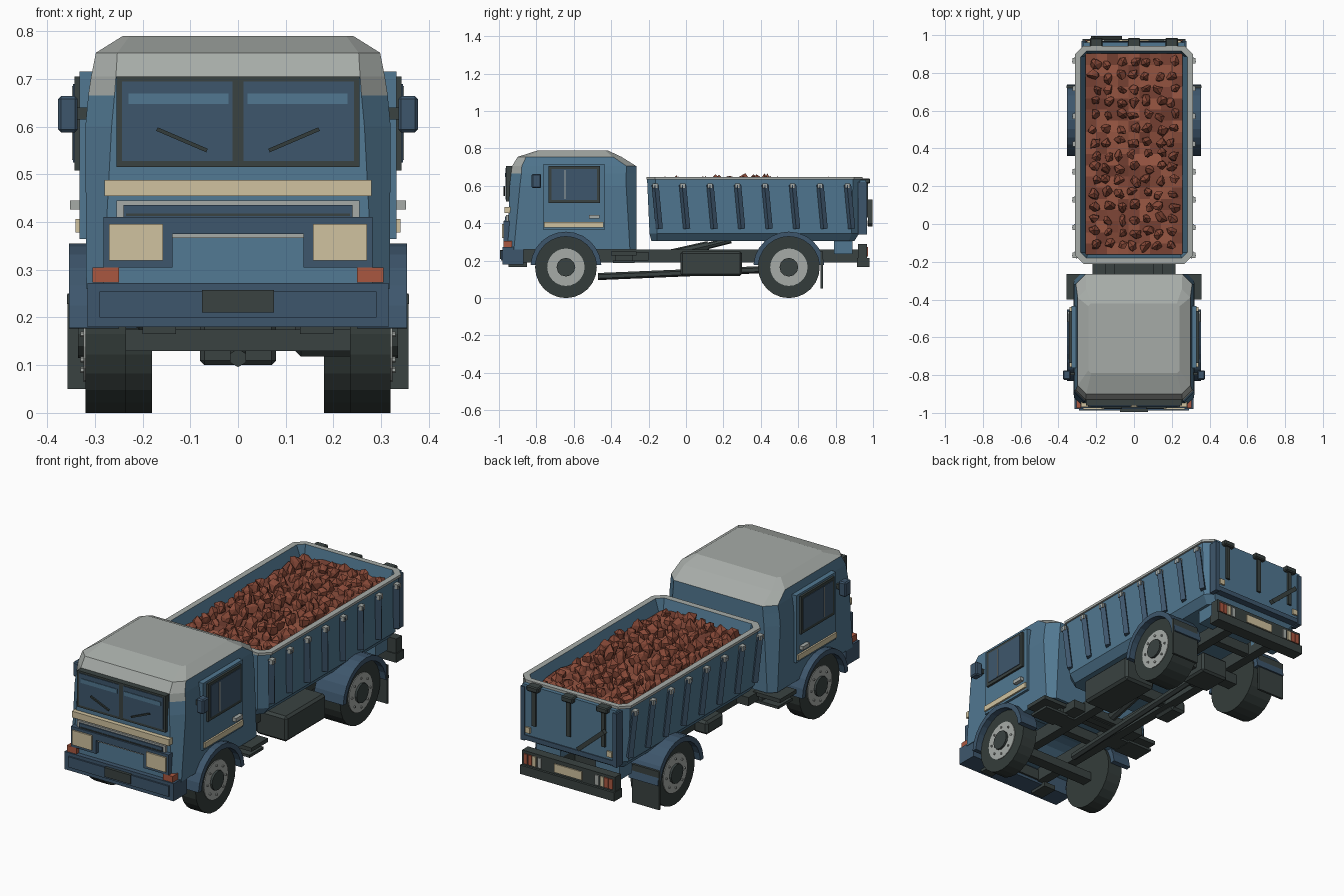
import bpy, bmesh, math, random
from mathutils import Vector, Matrix

random.seed(4)
if "Cube" in bpy.data.objects:
    bpy.data.objects.remove(bpy.data.objects["Cube"])


def material(name, *rgb):
    colour = [(c / 255) ** 2.2 for c in rgb] + [1]
    m = bpy.data.materials.new(name)
    m.use_nodes = True
    m.diffuse_color = colour
    m.node_tree.nodes["Principled BSDF"].inputs["Base Color"].default_value = colour
    return m


blue = material("body blue", 82, 119, 144)
navy = material("dark blue", 64, 87, 108)
grey = material("light grey", 165, 170, 166)
iron = material("chassis charcoal", 60, 68, 67)
rubber = material("tyre black", 55, 63, 61)
cream = material("cream", 207, 193, 158)
amber = material("amber red", 168, 88, 66)
stone = material("rust stone", 134, 74, 58)
soil = material("light soil", 146, 84, 66)
dark_soil = material("dark soil", 120, 68, 55)


def finish(name, bm, *mats):
    bmesh.ops.recalc_face_normals(bm, faces=bm.faces)
    mesh = bpy.data.meshes.new(name)
    bm.to_mesh(mesh)
    bm.free()
    for m in mats:
        mesh.materials.append(m)
    ob = bpy.data.objects.new(name, mesh)
    bpy.context.scene.collection.objects.link(ob)
    return ob


def box(name, mat, xs, ys, zs, bevel=0):
    bm = bmesh.new()
    size = [b - a for a, b in (xs, ys, zs)]
    mid = [(a + b) / 2 for a, b in (xs, ys, zs)]
    bmesh.ops.create_cube(bm, size=1, matrix=Matrix.Translation(mid) @ Matrix.Diagonal((*size, 1)))
    if bevel:
        bmesh.ops.bevel(bm, geom=bm.edges[:], offset=bevel, segments=1, affect='EDGES')
    return finish(name, bm, mat)


def pair(name, mat, xs, ys, zs, bevel=0):
    box(name + "_left", mat, xs, ys, zs, bevel)
    box(name + "_right", mat, (-xs[1], -xs[0]), ys, zs, bevel)


def beam(name, mat, a, b, width, depth, sides=4):
    """Straight bar from a to b."""
    a, b = Vector(a), Vector(b)
    d = b - a
    bm = bmesh.new()
    bmesh.ops.create_cone(bm, cap_ends=True, segments=sides, radius1=.5, radius2=.5, depth=d.length)
    if sides == 4:
        bmesh.ops.rotate(bm, verts=bm.verts, matrix=Matrix.Rotation(math.pi / 4, 3, 'Z'))
        bmesh.ops.scale(bm, verts=bm.verts, vec=(math.sqrt(2), math.sqrt(2), 1))
    bmesh.ops.scale(bm, verts=bm.verts, vec=(width, depth, 1))
    turn = d.to_track_quat('Z', 'Y').to_matrix().to_4x4()
    bmesh.ops.transform(bm, verts=bm.verts, matrix=Matrix.Translation((a + b) / 2) @ turn)
    return finish(name, bm, mat)


def disc(name, mat, x0, x1, y, z, r, sides=24):
    return beam(name, mat, (x0, y, z), (x1, y, z), 2 * r, 2 * r, sides)


def loft(name, rings, rule, *mats):
    """Skin of chamfered rectangles (z, half width, y front, y back, chamfer)."""
    bm = bmesh.new()
    loops = []
    for z, h, f, b, c in rings:
        pts = [(h, f + c), (h, b - c), (h - c, b), (c - h, b), (-h, b - c), (-h, f + c), (c - h, f), (h - c, f)]
        loops.append([bm.verts.new((x, y, z)) for x, y in pts])
    for lo, hi in zip(loops, loops[1:]):
        for i in range(8):
            j = (i + 1) % 8
            bm.faces.new((lo[i], lo[j], hi[j], hi[i]))
    bm.faces.new(loops[0])
    bm.faces.new(loops[-1])
    bmesh.ops.recalc_face_normals(bm, faces=bm.faces)
    for f in bm.faces:
        f.material_index = rule(f.calc_center_median(), f.normal)
    return finish(name, bm, *mats)


def arch(name, mat, y, x0, x1, r0, r1):
    """Half-ring mudguard over a wheel."""
    bm = bmesh.new()
    angles = [math.radians(4 + 172 * i / 12) for i in range(13)]
    rows = [[bm.verts.new((x, y + r * math.cos(t), AXLE + r * math.sin(t)))
             for x, r in ((x0, r0), (x1, r0), (x1, r1), (x0, r1))] for t in angles]
    for p, q in zip(rows, rows[1:]):
        for i in range(4):
            bm.faces.new((p[i], p[i - 1], q[i - 1], q[i]))
    bm.faces.new(rows[0])
    bm.faces.new(rows[-1])
    return finish(name, bm, mat)


AXLE, FRONT, REAR = .165, -.642, .55

# Cab shell with grey roof, cut around the front wheels
cab = loft("cab", [(.26, .318, -.955, -.265, .035), (.6, .32, -.943, -.265, .055), (.665, .314, -.935, -.265, .055),
                   (.705, .308, -.93, -.265, .052), (.755, .298, -.9, -.345, .045), (.79, .242, -.79, -.42, .015)],
           lambda c, n: int(c.z > .76 or (c.z > .71 and abs(n.x) < .9)
                            or (c.z > .67 and c.y < -.8 and .3 < abs(n.x) < .9)), blue, grey)
cutter = disc("wheel_cutter", blue, -.5, .5, FRONT, AXLE, .168)
cut = cab.modifiers.new("wheel_wells", 'BOOLEAN')
cut.operation, cut.object, cut.solver = 'DIFFERENCE', cutter, 'EXACT'
cutter.hide_render = True
cutter.hide_set(True)

# Windscreen, visors and wipers
box("windscreen_frame", iron, (-.255, .255), (-.962, -.9), (.515, .705))
pair("windscreen_pane", navy, (.012, .243), (-.965, -.95), (.528, .695))
pair("sun_visor", blue, (.02, .23), (-.968, -.95), (.648, .67))
for s, side in ((1, "left"), (-1, "right")):
    beam("wiper_" + side, rubber, (s * .17, -.972, .595), (s * .065, -.972, .55), .008, .008)

# Front panel: trim bar, grille, headlights, bumper
box("front_trim_bar", cream, (-.28, .28), (-.97, -.93), (.455, .488))
box("grille_surround", grey, (-.255, .255), (-.962, -.93), (.4, .445))
box("grille", navy, (-.24, .24), (-.968, -.93), (.395, .436))
box("grille_slat", iron, (-.235, .235), (-.971, -.93), (.413, .418))
box("grille_lower_band", navy, (-.28, .28), (-.975, -.93), (.375, .411))
box("grille_lower_lip", grey, (-.137, .137), (-.968, -.93), (.367, .376))
pair("headlight_housing", navy, (.137, .282), (-.975, -.9), (.305, .411))
pair("headlight", cream, (.157, .27), (-.983, -.95), (.32, .396))
pair("indicator", amber, (.25, .305), (-.975, -.92), (.273, .305))
box("front_bumper", navy, (-.315, .315), (-.98, -.87), (.18, .272))
box("front_bumper_step", navy, (-.29, .29), (-.988, -.95), (.2, .255))
box("front_plate", iron, (-.075, .075), (-.995, -.95), (.21, .258))
pair("bumper_bracket", iron, (.13, .2), (-.95, -.85), (.165, .19))

# Doors and mirrors
pair("door_panel", blue, (.29, .332), (-.762, -.435), (.365, .716))
pair("door_window_seal", iron, (.3, .343), (-.735, -.46), (.508, .705))
pair("door_window_pane", navy, (.3, .346), (-.718, -.475), (.525, .69))
pair("door_window_post", grey, (.3, .348), (-.65, -.643), (.53, .685))
pair("door_stripe", cream, (.31, .341), (-.758, -.44), (.378, .406))
pair("door_handle", grey, (.31, .352), (-.518, -.462), (.426, .445))
pair("mirror_arm", iron, (.3, .35), (-.8, -.785), (.615, .64))
pair("mirror", navy, (.336, .377), (-.825, -.775), (.588, .664), .006)
pair("cab_step_upper", iron, (.2, .358), (-.4, -.265), (.228, .248))
pair("cab_step_lower", iron, (.2, .34), (-.39, -.275), (.188, .202))
pair("cab_step_bracket", iron, (.15, .24), (-.38, -.285), (.19, .245))

# Wheels, mudguards and flaps
for s, side in ((1, "left"), (-1, "right")):
    for end, y, inner in (("front", FRONT, .235), ("rear", REAR, .18)):
        tag = end + "_" + side
        disc("tyre_" + tag, rubber, s * inner, s * .32, y, AXLE, AXLE)
        disc("wheel_rim_" + tag, grey, s * .28, s * .324, y, AXLE, .1)
        disc("wheel_hub_" + tag, iron, s * .28, s * .335, y, AXLE, .05, 12)
        for k in range(8):
            t = k * math.pi / 4
            disc("wheel_bolt_" + tag, grey, s * .3, s * .33, y + .075 * math.cos(t), AXLE + .075 * math.sin(t), .006, 6)
        arch("mudguard_" + tag, navy, y, s * (.25 if end == "front" else .185), s * .354, .164, .19)
pair("mud_flap", iron, (.2, .357), (.72, .732), (.05, .25))

# Chassis
pair("chassis_rail", iron, (.1, .15), (-.9, .93), (.19, .26))
for y in (-.88, -.42, -.24, .1, .36, .75):
    box("cross_member", iron, (-.13, .13), (y - .02, y + .02), (.195, .25))
box("cab_rear_support", iron, (-.22, .22), (-.3, -.2), (.2, .245))
box("front_axle", iron, (-.3, .3), (FRONT - .03, FRONT + .03), (.13, .175))
box("rear_axle", iron, (-.25, .25), (REAR - .03, REAR + .03), (.135, .19))
box("differential", iron, (-.08, .08), (REAR - .08, REAR + .08), (.1, .21), .01)
beam("drive_shaft", iron, (0, -.47, .115), (0, .48, .155), .038, .038, 6)
beam("hoist_cylinder", iron, (0, -.17, .215), (0, .12, .28), .05, .05, 8)
beam("hoist_rod", iron, (0, .1, .275), (0, .24, .31), .034, .034, 8)
box("fuel_tank", iron, (.12, .3), (-.03, .3), (.118, .25), .012)
box("air_tank", iron, (-.22, -.13), (0, .14), (.175, .245), .012)
pair("bed_hinge", blue, (.1, .24), (.79, .89), (.235, .345))

# Rear bar with lamps and plate
box("rear_light_bar", iron, (-.268, .268), (.92, .968), (.195, .288))
box("rear_bumper", iron, (-.272, .272), (.915, .98), (.167, .213))
for x, mat in ((.165, grey), (.195, cream), (.22, amber), (.246, amber)):
    pair("rear_lamp", mat, (x - .01, x + .011), (.95, .974), (.222, .274))
box("rear_plate", cream, (-.08, .08), (.95, .974), (.224, .268))

# Tipper bed: outer wall, grey rim, inner wall
loft("bed", [(.305, .255, -.185, .9, .03), (.345, .288, -.195, .925, .04), (.633, .303, -.208, .938, .045),
             (.633, .312, -.212, .943, .045), (.646, .312, -.212, .943, .045), (.646, .282, -.18, .915, .03),
             (.56, .255, -.16, .9, .01)],
     lambda c, n: 2 if c.z < .57 and n.z > .9 else int(c.z > .63), blue, grey, soil)
for i in range(8):
    y = -.165 + .147 * i
    for s, side in ((1, "left"), (-1, "right")):
        beam("bed_rib_" + side, navy, (s * .308, y, .605), (s * .294, y + .022, .37), .03, .026)
        box("rib_cap_" + side, grey, sorted((s * .3, s * .325)), (y - .014, y + .014), (.588, .612))

# Tailgate with straps, hooks and lever
box("tailgate", blue, (-.27, .27), (.93, .962), (.35, .632))
pair("tailgate_post", navy, (.255, .278), (.92, .968), (.34, .62))
box("tailgate_lower_edge", navy, (-.27, .27), (.93, .967), (.345, .37))
for x in (-.2, 0, .2):
    box("tailgate_strap", iron, (x - .011, x + .011), (.95, .972), (.43, .63))
    box("tailgate_hook", iron, (x - .033, x + .033), (.935, .985), (.612, .64), .005)
pair("tailgate_reflector", cream, (.222, .25), (.95, .971), (.385, .414))
beam("tailgate_lever", iron, (-.07, .985, .39), (-.22, .985, .52), .022, .022)

# Load: uneven two-tone soil under pointed stones, heaped towards the middle
bm = bmesh.new()
bmesh.ops.create_grid(bm, x_segments=9, y_segments=18, size=1)
for v in bm.verts:
    v.co = (v.co.x * .258, .37 + v.co.y * .532, random.uniform(.58, .605))
for f in bm.faces:
    f.material_index = random.randrange(2)
finish("load_soil", bm, soil, dark_soil)

bm = bmesh.new()
for row in range(15):
    for col in range(7):
        x = -.207 + .069 * col + random.uniform(-.014, .014)
        y = -.11 + .0685 * row + random.uniform(-.014, .014)
        r = random.uniform(.026, .033)
        heap = .022 * math.exp(-((y - .33) / .22) ** 2)
        spot = Matrix.Translation((x, y, random.uniform(.588, .606) + heap))
        turn = Matrix.Rotation(random.uniform(0, math.tau), 4, 'Z')
        shape = Matrix.Diagonal((r, r * .85, r * random.uniform(1.1, 1.4), 1))
        rock = bmesh.ops.create_icosphere(bm, subdivisions=1, radius=1, matrix=spot @ turn @ shape)
        for v in rock["verts"]:
            v.co += Vector([random.uniform(-.008, .008) for _ in range(3)])
finish("load_stones", bm, stone)
